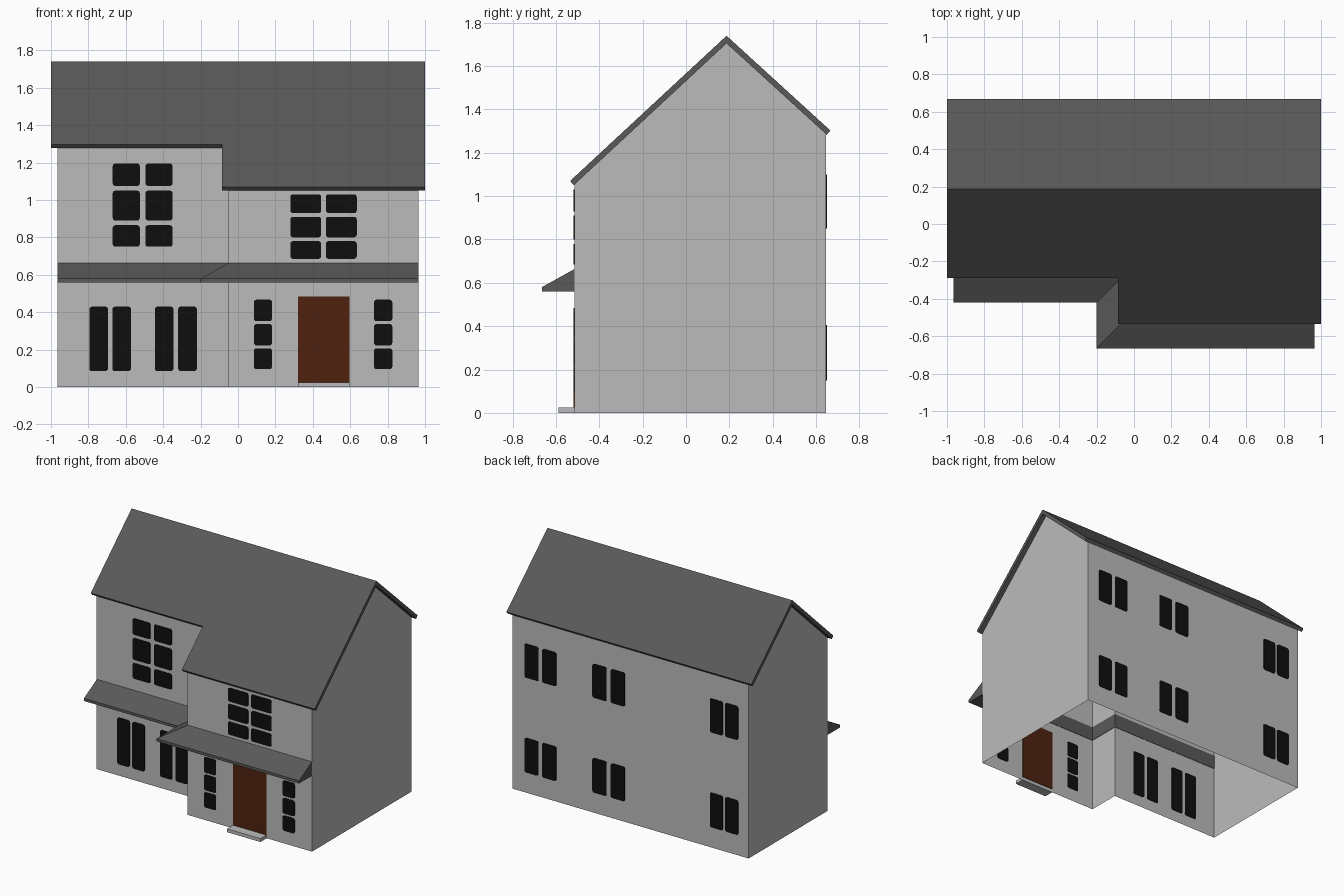
import bpy, bmesh
from math import sin, cos, pi

cube = bpy.data.objects.get("Cube")
if cube:
    bpy.data.objects.remove(cube)


def material(name, rgb):
    m = bpy.data.materials.new(name)
    m.use_nodes = True
    m.diffuse_color = (*rgb, 1)
    bsdf = next(n for n in m.node_tree.nodes if n.type == 'BSDF_PRINCIPLED')
    bsdf.inputs["Base Color"].default_value = (*rgb, 1)
    bsdf.inputs["Roughness"].default_value = 0.8
    return m


WALL = material("light grey render", (0.5, 0.5, 0.5))
SLATE = material("dark grey slate", (0.1, 0.1, 0.1))
GLASS = material("black glass", (0.0045, 0.0045, 0.0045))
WOOD = material("brown wood", (0.08, 0.016, 0.005))


def finish(name, bm, mat, recalc=True):
    if recalc:
        bmesh.ops.recalc_face_normals(bm, faces=bm.faces)
    me = bpy.data.meshes.new(name)
    bm.to_mesh(me)
    bm.free()
    me.materials.append(mat)
    ob = bpy.data.objects.new(name, me)
    bpy.context.collection.objects.link(ob)
    return ob


def box(name, x0, x1, y0, y1, z0, z1, mat):
    bm = bmesh.new()
    bmesh.ops.create_cube(bm, size=1)
    for v in bm.verts:
        v.co = (x1 if v.co.x > 0 else x0,
                y1 if v.co.y > 0 else y0,
                z1 if v.co.z > 0 else z0)
    return finish(name, bm, mat)


# Key dimensions
SIDE, STEP_X = 0.965, -0.05
BACK, RIDGE, LEFT_FRONT, RIGHT_FRONT = 0.647, 0.187, -0.27, -0.515
RIDGE_Z, SLOPE_FRONT, SLOPE_BACK, THICK = 1.74, 0.928, 0.912, 0.026


def roof_z(y):
    return RIDGE_Z - (SLOPE_FRONT if y < RIDGE else SLOPE_BACK) * abs(y - RIDGE)


# Walls: an open-bottomed shell following the stepped plan up to the roof
bm = bmesh.new()
plan = [(-SIDE, LEFT_FRONT), (STEP_X, LEFT_FRONT), (STEP_X, RIGHT_FRONT),
        (SIDE, RIGHT_FRONT), (SIDE, RIDGE), (SIDE, BACK),
        (-SIDE, BACK), (-SIDE, RIDGE)]
low = [bm.verts.new((x, y, 0)) for x, y in plan]
high = [bm.verts.new((x, y, roof_z(y) - THICK * 1.3)) for x, y in plan]
for i in range(len(plan)):
    j = (i + 1) % len(plan)
    bm.faces.new((low[i], low[j], high[j], high[i]))
finish("walls", bm, WALL, recalc=False)

# Main roof: a stepped folded sheet, thickened downwards
bm = bmesh.new()
rows = [0.667, RIDGE, -0.29, -0.535]
cols = [-1, -0.085, 1]
grid = {(i, j): bm.verts.new((x, y, roof_z(y)))
        for i, x in enumerate(cols) for j, y in enumerate(rows) if (i, j) != (0, 3)}
for i in range(2):
    for j in range(3):
        if (i, j) != (0, 2):
            bm.faces.new((grid[i, j], grid[i, j + 1], grid[i + 1, j + 1], grid[i + 1, j]))
roof = finish("main_roof", bm, SLATE, recalc=False)
solid = roof.modifiers.new("thickness", 'SOLIDIFY')
solid.thickness = THICK
solid.offset = -1
solid.use_even_offset = True

# Porch roof: one mitred sweep around the stepped front
bm = bmesh.new()
END, IN, OUT = SIDE - 0.001, 0.003, 0.15
corners = [(-END, LEFT_FRONT, 0), (STEP_X, LEFT_FRONT, 1),
           (STEP_X, RIGHT_FRONT, 1), (END, RIGHT_FRONT, 0)]
profile = [(-IN, 0.56), (-IN, 0.665), (OUT, 0.58), (OUT, 0.56)]
rings = [[bm.verts.new((x - d * mitre, y - d, z)) for d, z in profile]
         for x, y, mitre in corners]
for a, b in zip(rings, rings[1:]):
    for k in range(4):
        n = (k + 1) % 4
        bm.faces.new((a[k], a[n], b[n], b[k]))
bm.faces.new(rings[0])
bm.faces.new(rings[-1])
finish("porch_roof", bm, SLATE)


def panes(name, y, columns, heights, radius=0.014, depth=0.008):
    """Rounded thin glass plates at every column and height range."""
    bm = bmesh.new()
    for x0, x1 in columns:
        for z0, z1 in heights:
            centres = [(x1 - radius, z1 - radius), (x0 + radius, z1 - radius),
                       (x0 + radius, z0 + radius), (x1 - radius, z0 + radius)]
            ring = []
            for q, (cx, cz) in enumerate(centres):
                for s in range(4):
                    a = (q + s / 3) * pi / 2
                    ring.append((cx + radius * cos(a), cz + radius * sin(a)))
            front = [bm.verts.new((x, y - depth / 2, z)) for x, z in ring]
            rear = [bm.verts.new((x, y + depth / 2, z)) for x, z in ring]
            bm.faces.new(front)
            bm.faces.new(rear[::-1])
            for k in range(len(ring)):
                n = (k + 1) % len(ring)
                bm.faces.new((front[k], rear[k], rear[n], front[n]))
    return finish(name, bm, GLASS)


# Front windows
panes("upper_window_of_recessed_bay", LEFT_FRONT,
      [(-0.67, -0.525), (-0.495, -0.35)],
      [(0.75, 0.865), (0.89, 1.05), (1.075, 1.195)])
panes("tall_ground_windows", LEFT_FRONT,
      [(-0.795, -0.695), (-0.672, -0.572), (-0.445, -0.345), (-0.32, -0.22)],
      [(0.085, 0.43)])
panes("upper_window_of_porch_bay", RIGHT_FRONT,
      [(0.28, 0.445), (0.47, 0.635)],
      [(0.685, 0.78), (0.80, 0.91), (0.93, 1.03)])
panes("door_side_windows", RIGHT_FRONT,
      [(0.085, 0.182), (0.727, 0.825)],
      [(0.095, 0.207), (0.222, 0.337), (0.352, 0.467)])

# Back windows
panes("back_windows", BACK,
      [(0.75, 0.865), (0.605, 0.72), (0.195, 0.31), (0.045, 0.16),
       (-0.755, -0.65), (-0.88, -0.775)],
      [(0.15, 0.405), (0.85, 1.1)])

# Front door and its step
box("front_door", 0.322, 0.595, RIGHT_FRONT - 0.004, RIGHT_FRONT + 0.004, 0.025, 0.485, WOOD)
box("door_step", 0.322, 0.595, RIGHT_FRONT - 0.073, RIGHT_FRONT, 0, 0.025, WALL)
